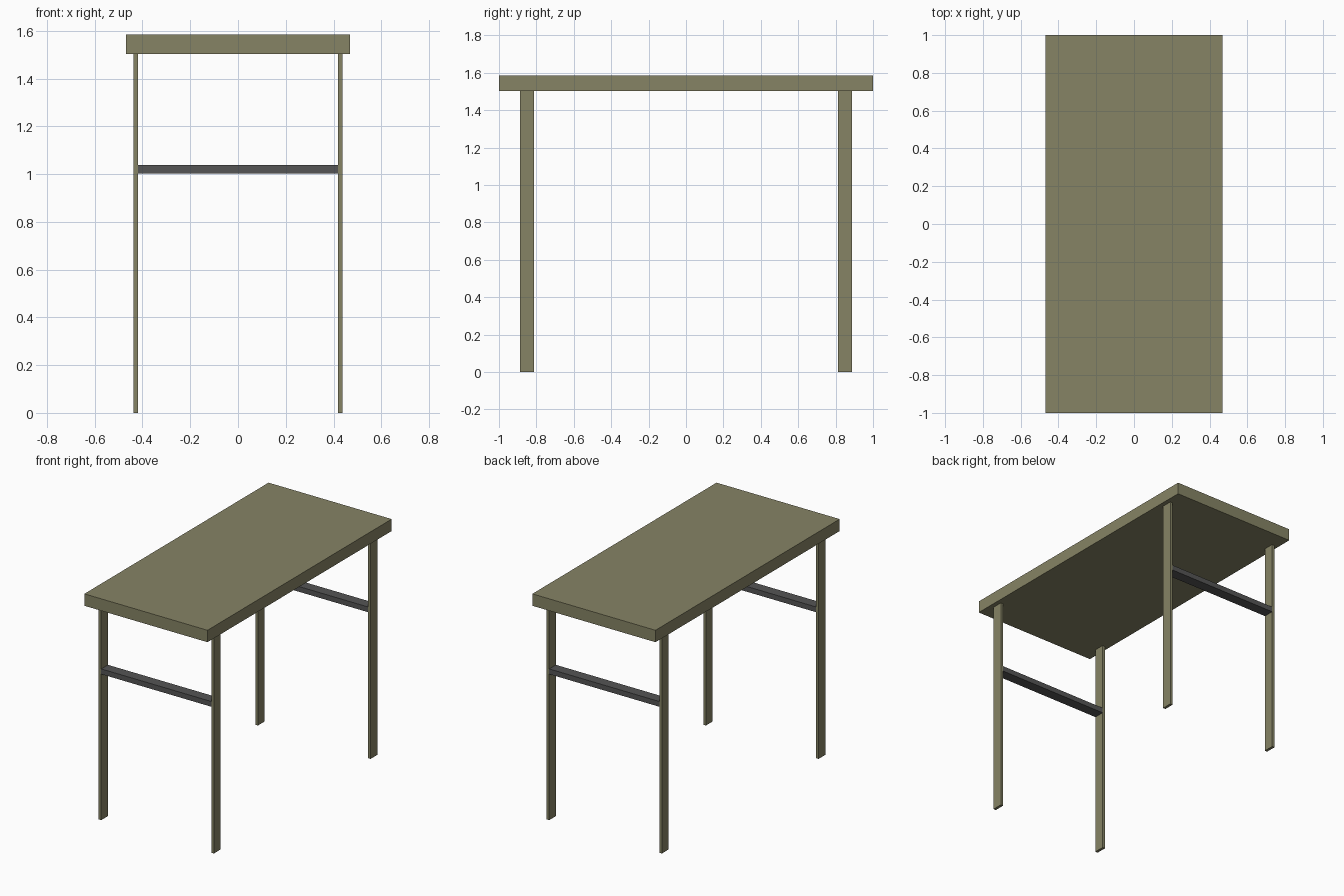
import bpy

if "Cube" in bpy.data.objects:
    bpy.data.objects.remove(bpy.data.objects["Cube"])


def material(name, color):
    mat = bpy.data.materials.new(name)
    mat.diffuse_color = (*color, 1.0)
    mat.use_nodes = True
    mat.node_tree.nodes["Principled BSDF"].inputs["Base Color"].default_value = mat.diffuse_color
    return mat


def box(name, x, y, z, mat):
    """Axis-aligned box from (min, max) ranges."""
    bpy.ops.mesh.primitive_cube_add(size=1, location=[(a + b) / 2 for a, b in (x, y, z)])
    obj = bpy.context.object
    obj.name = name
    obj.scale = [b - a for a, b in (x, y, z)]
    bpy.ops.object.transform_apply(location=False, rotation=False, scale=True)
    obj.data.materials.append(mat)
    return obj


olive = material("olive", (0.24, 0.23, 0.13))
dark_grey = material("dark_grey", (0.09, 0.09, 0.09))

TOP_Z, UNDER_Z = 1.585, 1.503
LEG_IN, LEG_OUT = 0.419, 0.438
LEG_Y0, LEG_Y1 = 0.814, 0.887

# Table top slab
box("table_top", (-0.468, 0.468), (-1, 1), (UNDER_Z, TOP_Z), olive)

for end, sy in (("front", -1), ("back", 1)):
    y = sorted((sy * LEG_Y0, sy * LEG_Y1))
    # Flat plank legs
    for side, sx in (("left", -1), ("right", 1)):
        x = sorted((sx * LEG_IN, sx * LEG_OUT))
        box(f"{end}_{side}_leg", x, y, (0, UNDER_Z), olive)
    # Crossbar between the legs
    box(f"{end}_crossbar", (-LEG_IN, LEG_IN), y, (1.003, 1.039), dark_grey)
